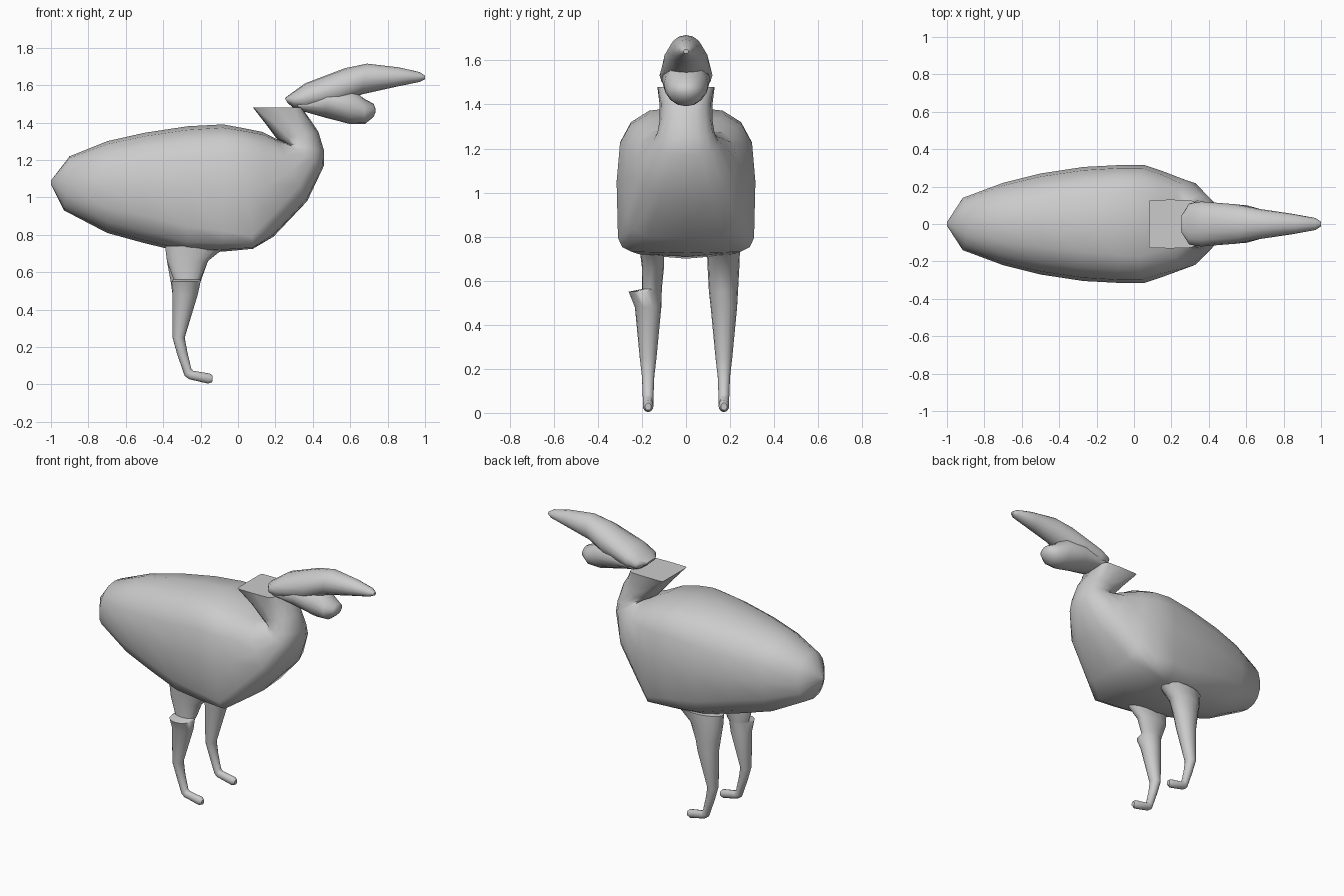
import bpy, bmesh, math
from mathutils import Vector

SEG = 16


def power(v, n):
    return math.copysign(abs(v) ** (2 / n), v)


def loft(name, rings):
    """Skin rings of (ax, az, bx, bz, half_width, n_upper, n_lower, y)."""
    bm = bmesh.new()
    loops = []
    for ax, az, bx, bz, w, nu, nl, y in rings:
        a, b = Vector((ax, y, az)), Vector((bx, y, bz))
        mid, half = (a + b) / 2, (a - b) / 2
        loop = []
        for i in range(SEG):
            t = 2 * math.pi * i / SEG
            n = nu if math.sin(t) >= 0 else nl
            loop.append(bm.verts.new(mid + half * power(math.sin(t), n)
                                     + Vector((0, w * power(math.cos(t), n), 0))))
        loops.append(loop)
    for p, q in zip(loops, loops[1:]):
        for i in range(SEG):
            j = (i + 1) % SEG
            bm.faces.new((p[i], p[j], q[j], q[i]))
    bm.faces.new(loops[0])
    bm.faces.new(loops[-1])
    bmesh.ops.recalc_face_normals(bm, faces=bm.faces)
    mesh = bpy.data.meshes.new(name)
    bm.to_mesh(mesh)
    bm.free()
    obj = bpy.data.objects.new(name, mesh)
    bpy.context.collection.objects.link(obj)
    bpy.ops.object.select_all(action='DESELECT')
    obj.select_set(True)
    bpy.context.view_layer.objects.active = obj
    bpy.ops.object.shade_smooth_by_angle(angle=math.radians(50))
    return obj


# Body sweeping up into the neck and its flat, flared collar
loft("body_and_neck", [
    (-1.00, 1.09, -1.00, 1.07, .01, 2, 2, 0),
    (-.90, 1.22, -.93, .93, .14, 2.3, 2.3, 0),
    (-.70, 1.30, -.70, .81, .22, 2.4, 2.5, 0),
    (-.50, 1.345, -.50, .755, .27, 2.5, 2.8, 0),
    (-.27, 1.38, -.27, .70, .305, 2.7, 3.5, 0),
    (-.08, 1.39, -.08, .71, .315, 3.0, 5, 0),
    (.03, 1.37, .08, .725, .315, 3.2, 8, 0),
    (.13, 1.35, .19, .79, .28, 3.0, 4, 0),
    (.21, 1.31, .37, .98, .23, 2.6, 2.8, 0),
    (.26, 1.29, .46, 1.17, .15, 2.3, 2.3, 0),
    (.25, 1.29, .46, 1.25, .13, 2.2, 2.2, 0),
    (.21, 1.31, .43, 1.35, .12, 2.5, 2.2, 0),
    (.15, 1.39, .39, 1.41, .12, 4, 2.5, 0),
    (.08, 1.48, .34, 1.48, .13, 20, 6, 0),
])

# Head and long upper bill
loft("upper_bill", [
    (.25, 1.53, .265, 1.505, .05, 2, 2, 0),
    (.29, 1.56, .30, 1.475, .11, 2, 2, 0),
    (.36, 1.61, .36, 1.455, .12, 2, 2, 0),
    (.57, 1.69, .53, 1.48, .105, 2, 2, 0),
    (.69, 1.715, .66, 1.55, .08, 2, 2, 0),
    (.86, 1.695, .83, 1.588, .055, 2, 2, 0),
    (.97, 1.67, .97, 1.617, .032, 2, 2, 0),
    (1.00, 1.65, 1.00, 1.632, .012, 2, 2, 0),
])

# Short rounded lower bill
loft("lower_bill", [
    (.30, 1.53, .33, 1.465, .10, 2, 2, 0),
    (.48, 1.60, .47, 1.425, .11, 2, 2, 0),
    (.61, 1.585, .60, 1.392, .10, 2, 2, 0),
    (.67, 1.53, .68, 1.393, .08, 2, 2, 0),
    (.725, 1.50, .725, 1.43, .05, 2, 2, 0),
    (.735, 1.475, .735, 1.455, .015, 2, 2, 0),
])

# Legs, each ending in a small forward foot; the front one has a stepped thigh
thighs = {
    "back_leg": [(-.39, .74, -.06, .74, .075, .17), (-.38, .66, -.16, .66, .072, .17),
                 (-.36, .55, -.20, .55, .066, .17)],
    "front_leg": [(-.39, .74, -.06, .74, .055, -.155), (-.38, .66, -.16, .66, .05, -.15),
                  (-.345, .562, -.20, .562, .045, -.155), (-.355, .55, -.20, .55, .075, -.185)],
}
shin = [(-.35, .48, -.215, .48, .06), (-.35, .25, -.285, .25, .038),
        (-.325, .16, -.27, .17, .028), (-.285, .045, -.25, .085, .024),
        (-.262, .028, -.24, .073, .024), (-.16, .004, -.15, .058, .024),
        (-.138, .012, -.135, .045, .014)]
for name, thigh in thighs.items():
    y = .172 if name == "back_leg" else -.172
    rings = [r[:5] + (2, 2, r[5]) for r in thigh] + [r + (2, 2, y) for r in shin]
    loft(name, rings)
